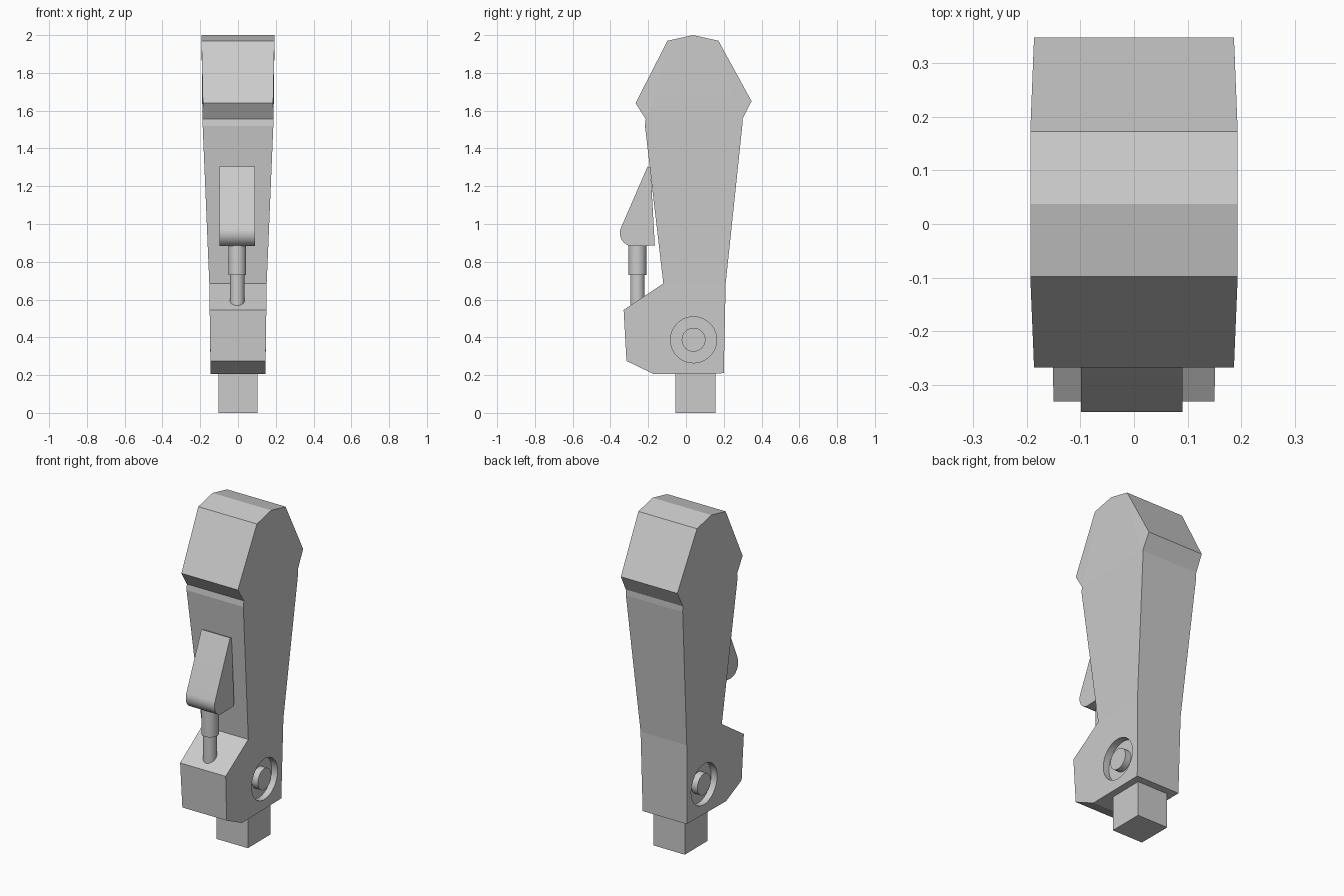
import bpy, bmesh, math
from mathutils import Matrix

if "Cube" in bpy.data.objects:
    bpy.data.objects.remove(bpy.data.objects["Cube"])


def finish(bm, name, smooth=False):
    bmesh.ops.recalc_face_normals(bm, faces=bm.faces[:])
    me = bpy.data.meshes.new(name)
    bm.to_mesh(me)
    bm.free()
    ob = bpy.data.objects.new(name, me)
    bpy.context.collection.objects.link(ob)
    if smooth:
        bpy.ops.object.select_all(action='DESELECT')
        bpy.context.view_layer.objects.active = ob
        ob.select_set(True)
        bpy.ops.object.shade_smooth_by_angle(angle=math.radians(30))
    return ob


def cylinder(name, loc, r, depth, axis='Z', seg=32):
    bm = bmesh.new()
    bmesh.ops.create_cone(bm, cap_ends=True, segments=seg, radius1=r, radius2=r, depth=depth)
    rot = Matrix.Rotation(math.pi / 2, 4, 'Y') if axis == 'X' else Matrix()
    bmesh.ops.transform(bm, matrix=Matrix.Translation(loc) @ rot, verts=bm.verts[:])
    return finish(bm, name, True)


def extrude_profile(name, pts, x0, x1, smooth=False):
    bm = bmesh.new()
    f = bm.faces.new([bm.verts.new((x0, y, z)) for y, z in pts])
    g = bmesh.ops.extrude_face_region(bm, geom=[f])
    vs = [v for v in g['geom'] if isinstance(v, bmesh.types.BMVert)]
    bmesh.ops.translate(bm, verts=vs, vec=(x1 - x0, 0, 0))
    return finish(bm, name, smooth)


# Leg body: side outline (y, z, half width), front foot round to the back
outline = [(0.20, 0.21, .145), (0.21, 0.685, .152), (0.298, 1.52, .187), (0.298, 1.555, .188),
           (0.347, 1.65, .186), (0.172, 1.97, .193), (0.037, 2.0, .193), (-0.098, 1.97, .193),
           (-0.267, 1.64, .186), (-0.213, 1.555, .188), (-0.217, 1.52, .187), (-0.12, 0.685, .152),
           (-0.33, 0.545, .15), (-0.315, 0.275, .146), (-0.17, 0.205, .145)]
inner = [(0.242, 1.68, .190), (-0.162, 1.68, .190)]   # where the cap flares leave the side
side_faces = [(0, 1, 11, 12, 13, 14), (1, 2, 10, 11), (2, 3, 9, 10), (3, 15, 16, 9),
              (15, 5, 6, 7, 16), (3, 4, 15), (4, 5, 15), (7, 8, 16), (8, 9, 16)]
bm = bmesh.new()
R, L = [[bm.verts.new((s * w, y, z)) for y, z, w in outline + inner] for s in (1, -1)]
for idx in side_faces:
    bm.faces.new([R[i] for i in idx])
    bm.faces.new([L[i] for i in reversed(idx)])
n = len(outline)
for i in range(n):
    j = (i + 1) % n
    bm.faces.new((R[i], R[j], L[j], L[i]))
body = finish(bm, "leg_body")

# Pivot recesses with a hub on both sides
for s, tag in ((1, "right"), (-1, "left")):
    cutter = cylinder("pivot_cutter", (s * 0.158, 0.04, 0.387), 0.122, 0.10, 'X', 48)
    cutter.hide_render = True
    m = body.modifiers.new("pivot", 'BOOLEAN')
    m.operation, m.solver, m.object = 'DIFFERENCE', 'EXACT', cutter
    bpy.context.view_layer.objects.active = body
    bpy.ops.object.modifier_apply(modifier=m.name)
    bpy.data.objects.remove(cutter)
    cylinder("pivot_hub_" + tag, (s * 0.122, 0.04, 0.387), 0.063, 0.05, 'X')

# Square peg below the foot
extrude_profile("ankle_peg", [(-0.055, 0), (0.157, 0), (0.157, 0.23), (-0.055, 0.23)], -0.102, 0.103)

# Actuator housing with rounded lower front corner
arc = [(-0.28 + 0.07 * math.cos(math.radians(a)), 0.952 + 0.07 * math.sin(math.radians(a)))
       for a in range(155, 271, 11)]
extrude_profile("actuator_housing", [(-0.165, 0.886), (-0.188, 1.30), (-0.203, 1.305)] + arc,
                -0.099, 0.09, True)

# Piston sleeve and rod
cylinder("piston_sleeve", (-0.004, -0.257, 0.82), 0.047, 0.18)
cylinder("piston_rod", (-0.004, -0.257, 0.64), 0.038, 0.22)
